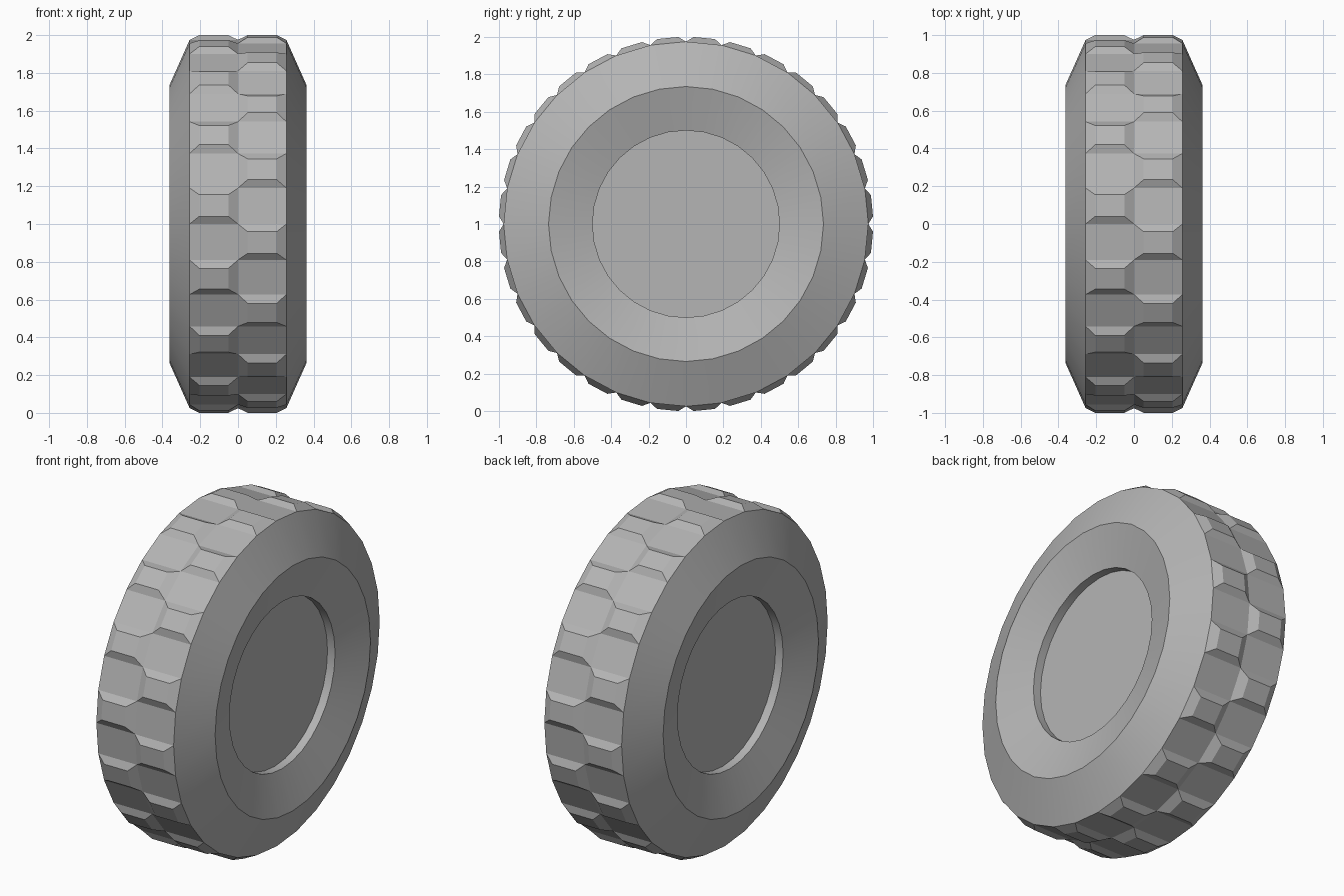
import bpy, bmesh, math
from mathutils import Vector

if "Cube" in bpy.data.objects:
    bpy.data.objects.remove(bpy.data.objects["Cube"])

SEGS = 32


def ring(bm, x, r):
    """Circle of vertices around the wheel axis (x), starting at the front."""
    return [bm.verts.new((x,
                          -r * math.cos(2 * math.pi * i / SEGS),
                          1 + r * math.sin(2 * math.pi * i / SEGS)))
            for i in range(SEGS)]


def bridge(bm, a, b):
    return [bm.faces.new((a[i], a[(i + 1) % SEGS], b[(i + 1) % SEGS], b[i]))
            for i in range(SEGS)]


def raise_lug(bm, face, scale, depth):
    """Extrude a tread face outwards and shrink its top about its centre."""
    centre, normal = face.calc_center_median(), face.normal.copy()
    top = bmesh.ops.extrude_discrete_faces(bm, faces=[face])["faces"][0]
    for v in top.verts:
        v.co = centre + (v.co - centre) * scale + normal * depth


# Tyre: half profile from tread edge over the sidewall to the hub recess
half = [(0.256, 0.975), (0.363, 0.735), (0.293, 0.5), (0.243, 0.5)]
profile = [(-x, r) for x, r in reversed(half)] + [(0, 0.975)] + half
bm = bmesh.new()
rings = [ring(bm, x, r) for x, r in profile]
bands = [bridge(bm, a, b) for a, b in zip(rings, rings[1:])]

# Hub: flat discs closing both recesses
bm.faces.new(rings[0])
bm.faces.new(list(reversed(rings[-1])))
bmesh.ops.recalc_face_normals(bm, faces=bm.faces[:])
bm.normal_update()

# Tread lugs: every second tread face raised, staggered left to right
for lug in bands[3][0::2] + bands[4][1::2]:
    raise_lug(bm, lug, 0.6, 0.0287)
bmesh.ops.remove_doubles(bm, verts=bm.verts[:], dist=0.0005)

mesh = bpy.data.meshes.new("tyre")
bm.to_mesh(mesh)
bm.free()
tyre = bpy.data.objects.new("tyre", mesh)
bpy.context.collection.objects.link(tyre)
tyre.select_set(True)
bpy.context.view_layer.objects.active = tyre
bpy.ops.object.shade_smooth_by_angle(angle=math.radians(15))

# Dark grey rubber
rubber = bpy.data.materials.new("rubber")
rubber.diffuse_color = (0.46, 0.46, 0.46, 1)
rubber.use_nodes = True
rubber.node_tree.nodes["Principled BSDF"].inputs["Base Color"].default_value = rubber.diffuse_color
mesh.materials.append(rubber)
